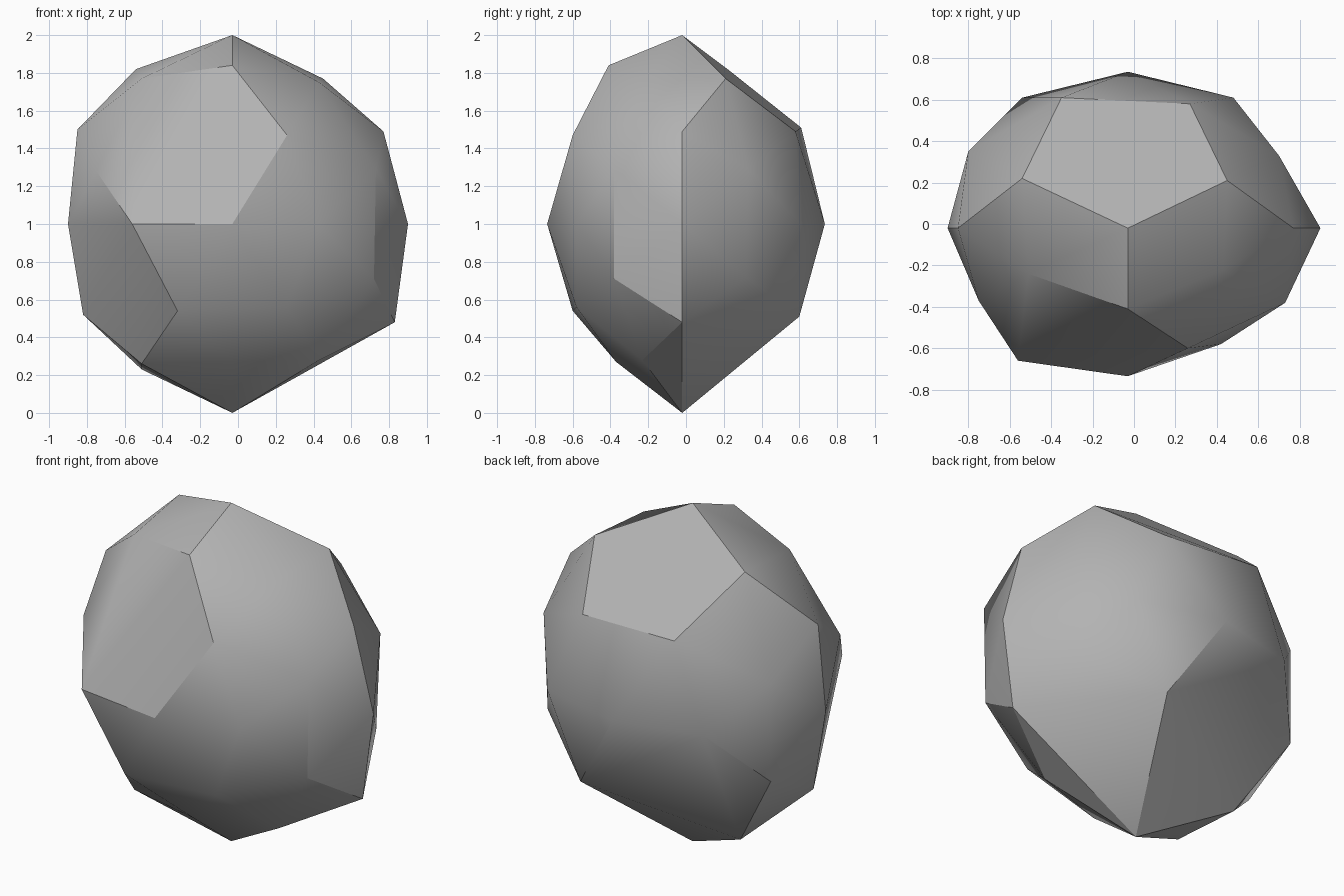
import bpy, bmesh, math

cube = bpy.data.objects.get("Cube")
if cube:
    bpy.data.objects.remove(cube, do_unlink=True)

# Corners of the chipped boulder, grouped from the crown down to the base
CROWN = [(-.03, -.02, 2), (-.03, -.41, 1.84), (.45, .21, 1.77),
         (-.54, .22, 1.82), (-.51, -.24, 1.77), (.43, -.22, 1.75)]
SHOULDER = [(-.85, -.02, 1.5), (.77, -.02, 1.49), (.26, -.6, 1.47),
            (.27, .58, 1.49), (-.35, .61, 1.51), (.73, -.38, 1.29),
            (-.75, -.37, 1.28), (.7, .33, 1.29), (-.8, .35, 1.28)]
WAIST = [(x, y, 1) for x, y in ((.9, -.02), (-.9, -.02), (-.03, .735), (-.03, -.735),
                                (.48, .61), (-.54, .61), (-.56, -.66), (.42, -.58))]
FOOT = [(.72, -.38, .71), (.68, .32, .72), (-.8, .35, .7), (-.32, -.6, .54),
        (.26, -.58, .56), (.27, .6, .51), (-.82, -.02, .52), (.83, -.02, .48)]
BASE = [(-.51, -.24, .26), (.43, -.23, .28), (-.03, -.37, .27),
        (-.51, .22, .23), (-.03, -.02, 0)]

# Wrap the corners in a faceted skin and merge the flat chips
bm = bmesh.new()
for corner in CROWN + SHOULDER + WAIST + FOOT + BASE:
    bm.verts.new(corner)
bmesh.ops.convex_hull(bm, input=bm.verts[:])
bmesh.ops.dissolve_limit(bm, angle_limit=math.radians(4),
                         verts=bm.verts[:], edges=bm.edges[:])
bmesh.ops.recalc_face_normals(bm, faces=bm.faces[:])
mesh = bpy.data.meshes.new("boulder")
bm.to_mesh(mesh)
bm.free()
boulder = bpy.data.objects.new("boulder", mesh)
bpy.context.collection.objects.link(boulder)

# Stone colour
stone = bpy.data.materials.new("stone_grey")
stone.use_nodes = True
grey = (.45, .45, .45, 1)
stone.diffuse_color = grey
stone.node_tree.nodes["Principled BSDF"].inputs["Base Color"].default_value = grey
mesh.materials.append(stone)

# Soft shading between gentle facets, crisp edges around the chips
bpy.ops.object.select_all(action='DESELECT')
boulder.select_set(True)
bpy.context.view_layer.objects.active = boulder
bpy.ops.object.shade_smooth_by_angle(angle=math.radians(30))
